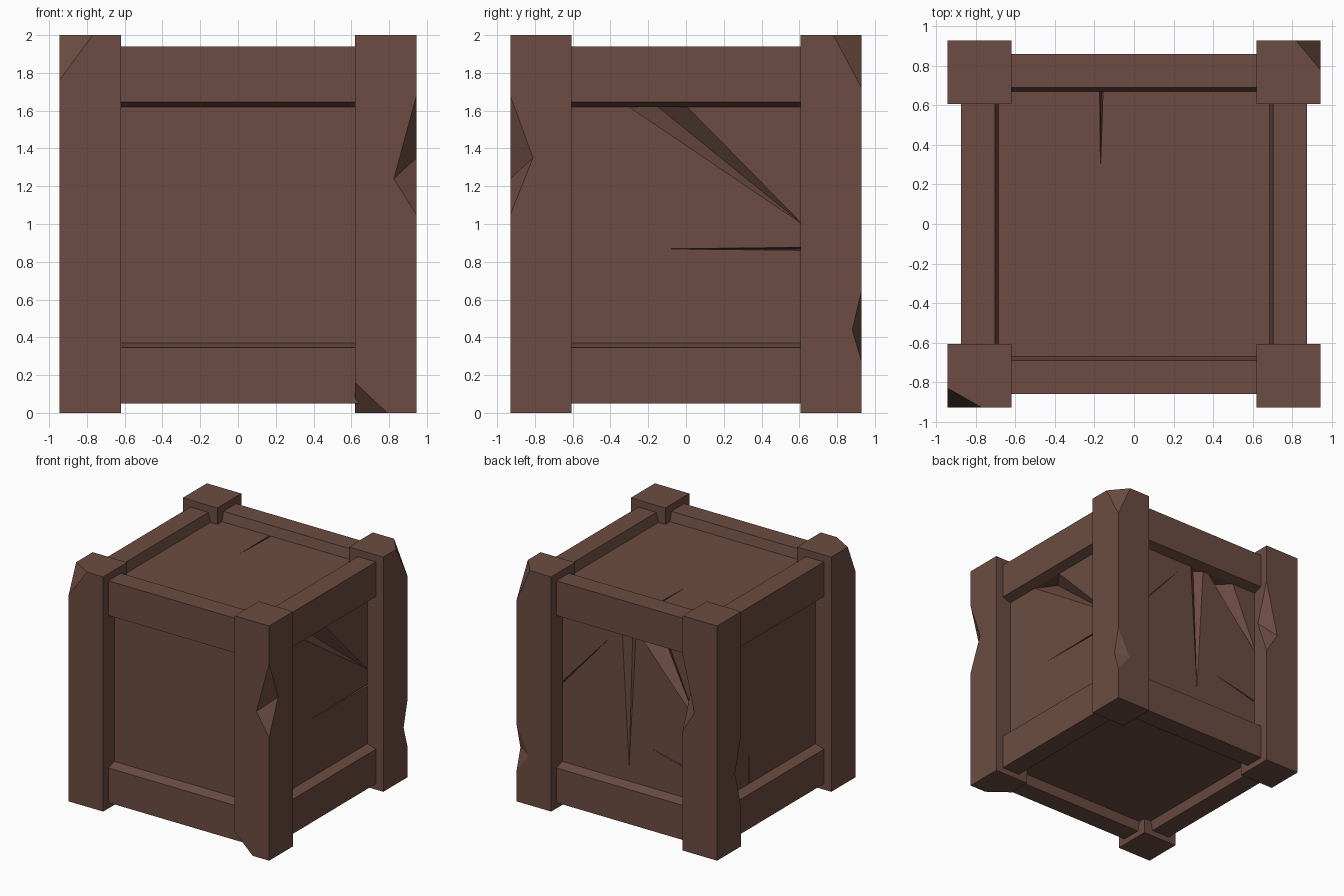
import bpy, bmesh
from mathutils import Vector as V

if "Cube" in bpy.data.objects:
    bpy.data.objects.remove(bpy.data.objects["Cube"])

mat = bpy.data.materials.new("brown wood")
mat.diffuse_color = (0.150, 0.073, 0.054, 1)
mat.use_nodes = True
mat.node_tree.nodes["Principled BSDF"].inputs["Base Color"].default_value = mat.diffuse_color


def make(name, bm):
    bmesh.ops.recalc_face_normals(bm, faces=bm.faces)
    me = bpy.data.meshes.new(name)
    bm.to_mesh(me)
    bm.free()
    me.materials.append(mat)
    ob = bpy.data.objects.new(name, me)
    bpy.context.collection.objects.link(ob)
    return ob


def box(name, lo, hi):
    bm = bmesh.new()
    bmesh.ops.create_cube(bm, size=1)
    for v in bm.verts:
        v.co = V([lo[i] if v.co[i] < 0 else hi[i] for i in range(3)])
    return make(name, bm)


def hull(pts):
    bm = bmesh.new()
    for p in pts:
        bm.verts.new(p)
    bmesh.ops.convex_hull(bm, input=bm.verts)
    ob = make("cutter", bm)
    ob.hide_render = True
    return ob


def cut(ob, pts):
    c = hull(pts)
    m = ob.modifiers.new("cut", 'BOOLEAN')
    m.operation = 'DIFFERENCE'
    m.solver = 'EXACT'
    m.object = c
    dg = bpy.context.evaluated_depsgraph_get()
    me = bpy.data.meshes.new_from_object(ob.evaluated_get(dg))
    ob.modifiers.clear()
    ob.data = me
    bpy.data.objects.remove(c)


def notch(ob, t, b, f, s):
    # V notch on an edge: t, b on the edge, f, s on the two faces
    t, b, f, s = V(t), V(b), V(f), V(s)
    m = (f + s) / 2
    cut(ob, [f + (f - s) * .5, s + (s - f) * .5, t * 2 - m, b * 2 - m])


def chip(ob, corner, a, b, c):
    # broken corner: a, b, c lie on the three edges
    pts = [V(a), V(b), V(c)]
    m = sum(pts, V()) / 3
    k = V(corner)
    cut(ob, [m + (p - m) * 1.6 for p in pts] + [k + (k - m) * 3])


# Corner posts
X, Y, IX, IY = .945, .93, .62, .607
posts = {}
for sx, nx in ((-1, "left"), (1, "right")):
    for sy, ny in ((-1, "front"), (1, "back")):
        xs, ys = sorted((sx * X, sx * IX)), sorted((sy * Y, sy * IY))
        posts[ny + nx] = box(f"{ny}_{nx}_post", (xs[0], ys[0], 0), (xs[1], ys[1], 2))

# Broken post corners and dented post edges
chip(posts["frontleft"], (-X, -Y, 2), (-X, -Y, 1.76), (-.77, -Y, 2), (-X, -.83, 2))
chip(posts["backright"], (X, Y, 2), (X, Y, 1.72), (.82, Y, 2), (X, .78, 2))
chip(posts["frontright"], (IX, -Y, 0), (IX, -Y, .16), (.79, -Y, 0), (IX, -.80, 0))
notch(posts["frontright"], (X, -Y, 1.68), (X, -Y, 1.05), (.825, -Y, 1.24), (X, -.81, 1.35))
notch(posts["backright"], (X, Y, .65), (X, Y, .27), (.83, Y, .42), (X, .88, .44))
notch(posts["backleft"], (-IX, Y, 1.67), (-IX, Y, 1.02), (-.73, Y, 1.2), (-IX, .82, 1.32))
notch(posts["backleft"], (-X, IY, .95), (-X, IY, .33), (-X, .69, .65), (-.87, IY, .65))

# Rails with tapered inner sides, between the posts
ZC = .995


def rail(name, along_x, side, top):
    o, p, half = (.86, .78, .64) if along_x else (.875, .795, .63)
    prof = [(o, .945), (o, .65), (p, .625), (o - .19, .625), (o - .19, .865), (o - .17, .945)]
    bm = bmesh.new()
    rings = []
    for e in (-half, half):
        ring = []
        for d, h in prof:
            z = ZC + top * h
            ring.append(bm.verts.new((e, side * d, z) if along_x else (side * d, e, z)))
        bm.faces.new(ring)
        rings.append(ring)
    n = len(prof)
    for i in range(n):
        j = (i + 1) % n
        bm.faces.new((rings[0][i], rings[0][j], rings[1][j], rings[1][i]))
    make(name, bm)


for top, nt in ((1, "top"), (-1, "bottom")):
    for side, names in ((-1, ("front", "left")), (1, ("back", "right"))):
        rail(f"{nt}_{names[0]}_rail", True, side, top)
        rail(f"{nt}_{names[1]}_rail", False, side, top)

# Recessed panel box
panels = box("panels", (-.795, -.78, .13), (.795, .78, 1.86))
place = {
    "right": lambda u, v, d: (.795 + d, u, v),
    "left": lambda u, v, d: (-.795 - d, u, v),
    "back": lambda u, v, d: (u, .78 + d, v),
    "top": lambda u, v, d: (u, v, 1.86 + d),
}


def crack(face, a, b, tip, depth, deep=None):
    # wedge groove, wide at a-b, running out at the tip
    f = place[face]
    deep = deep or ((a[0] + b[0]) / 2, (a[1] + b[1]) / 2)
    cut(panels, [f(*a, .003), f(*b, .003), f(*tip, .003), f(*deep, -depth)])


# Cracks in the panels
crack("right", (-.35, 1.65), (-.02, 1.65), (.64, .98), .12)
crack("right", (.65, .877), (.65, .86), (-.21, .868), .06)
crack("back", (-.38, 1.65), (-.1, 1.65), (-.65, 1.04), .12)
crack("back", (-.08, 1.65), (.06, 1.65), (-.01, .42), .05)
crack("back", (.66, 1.01), (.66, .99), (.12, 1.6), .05)
crack("back", (-.65, .61), (-.65, .595), (-.19, .71), .05)
crack("left", (.28, .3), (.295, .3), (.288, .83), .05)
crack("top", (-.175, .72), (-.155, .72), (-.17, .24), .07)
